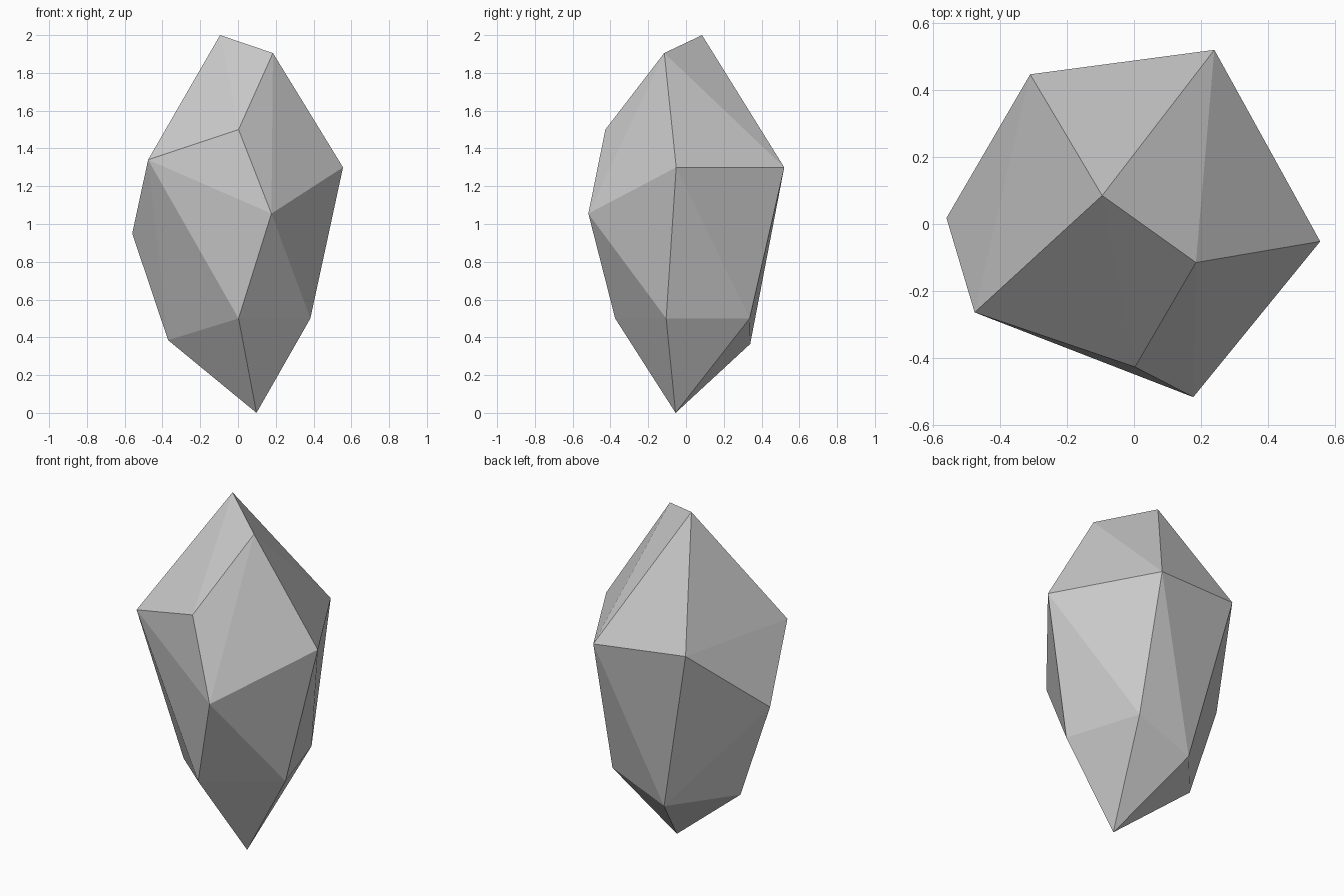
import bpy, bmesh

# Corner rings of the faceted stone, from the ridge down to the foot
ridge = [(-0.095, 0.085, 2.0), (0.185, -0.115, 1.905), (0.003, -0.427, 1.5)]
girdle = [(-0.31, 0.447, 1.345), (0.24, 0.52, 1.3), (0.556, -0.052, 1.3),
          (0.177, -0.517, 1.055), (-0.476, -0.264, 1.34), (-0.56, 0.018, 0.95)]
lower = [(0.003, -0.375, 0.5), (0.383, -0.105, 0.5), (0.243, 0.337, 0.5),
         (-0.095, 0.34, 0.365), (-0.37, 0.022, 0.385)]
foot = [(0.098, -0.055, 0.0)]

# Wrap the corners in a flat-faced hull
bm = bmesh.new()
for p in ridge + girdle + lower + foot:
    bm.verts.new(p)
bmesh.ops.convex_hull(bm, input=bm.verts[:])
bmesh.ops.recalc_face_normals(bm, faces=bm.faces[:])

mesh = bpy.data.meshes.new("faceted_stone")
bm.to_mesh(mesh)
bm.free()
stone = bpy.data.objects.new("faceted_stone", mesh)
bpy.context.collection.objects.link(stone)
